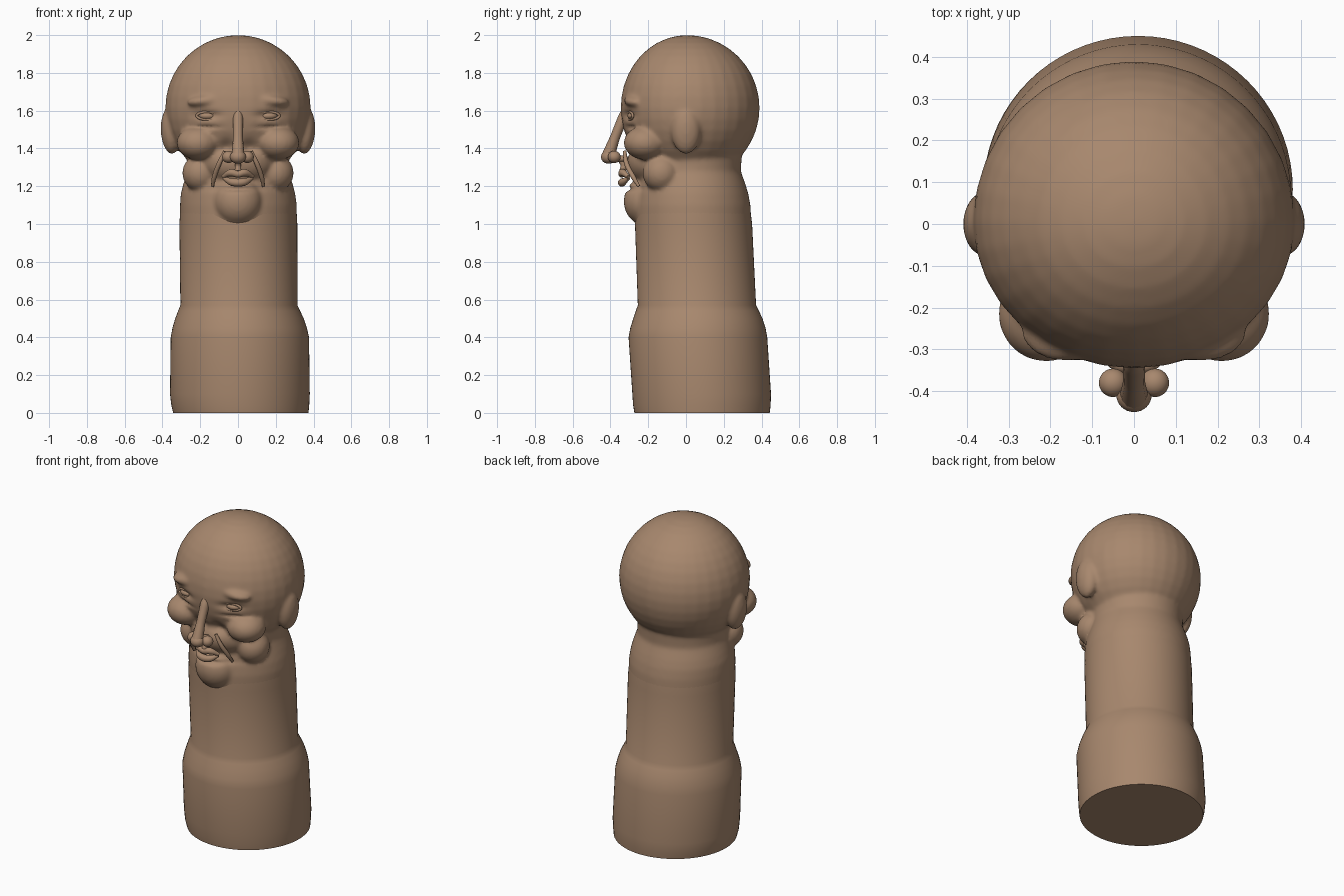
import bpy, bmesh, math
from mathutils import Matrix, Vector

cube = bpy.data.objects.get("Cube")
if cube:
    bpy.data.objects.remove(cube, do_unlink=True)

clay = bpy.data.materials.new("brown clay")
clay.use_nodes = True
colour = (0.39, 0.245, 0.155, 1)
clay.diffuse_color = colour
clay.node_tree.nodes["Principled BSDF"].inputs["Base Color"].default_value = colour


def select(ob):
    bpy.ops.object.select_all(action="DESELECT")
    ob.select_set(True)
    bpy.context.view_layer.objects.active = ob


def finish(bm, name):
    bmesh.ops.recalc_face_normals(bm, faces=bm.faces)
    mesh = bpy.data.meshes.new(name)
    bm.to_mesh(mesh)
    bm.free()
    mesh.materials.append(clay)
    ob = bpy.data.objects.new(name, mesh)
    bpy.context.collection.objects.link(ob)
    select(ob)
    bpy.ops.object.shade_smooth_by_angle(angle=math.radians(40))
    return ob


def loft(bm, sections, sides=72):
    """Stack of ellipses given as height, centre x, centre y, radius x, radius y."""
    rings = []
    for z, cx, cy, rx, ry in sections:
        rings.append([bm.verts.new((cx + rx * math.cos(a), cy + ry * math.sin(a), z))
                      for a in (math.tau * i / sides for i in range(sides))])
    for low, high in zip(rings, rings[1:]):
        for i in range(sides):
            j = (i + 1) % sides
            bm.faces.new((low[i], low[j], high[j], high[i]))
    bm.faces.new(rings[0][::-1])
    bm.faces.new(rings[-1])


def ball(bm, centre, size, tilt=0, mirror=False):
    """Ellipsoid, optionally repeated on the other side."""
    for side in (1, -1) if mirror else (1,):
        x, y, z = centre
        m = (Matrix.Translation((side * x, y, z)) @ Matrix.Rotation(side * tilt, 4, "Y")
             @ Matrix.Diagonal((*size, 1)))
        bmesh.ops.create_uvsphere(bm, u_segments=32, v_segments=20, radius=1, matrix=m)


def tube(name, points, cyclic=False):
    """Smooth tube through points given as x, y, z, radius."""
    curve = bpy.data.curves.new(name, "CURVE")
    curve.dimensions = "3D"
    curve.bevel_depth = 1
    curve.bevel_resolution = 4
    curve.use_fill_caps = True
    spline = curve.splines.new("BEZIER")
    spline.bezier_points.add(len(points) - 1)
    spline.use_cyclic_u = cyclic
    spline.resolution_u = 8
    for p, (x, y, z, r) in zip(spline.bezier_points, points):
        p.co = (x, y, z)
        p.radius = r
        p.handle_left_type = p.handle_right_type = "AUTO"
    curve.materials.append(clay)
    ob = bpy.data.objects.new(name, curve)
    bpy.context.collection.objects.link(ob)
    select(ob)
    bpy.ops.object.convert(target="MESH")
    bpy.ops.object.shade_smooth_by_angle(angle=math.radians(50))


# Stepped, slightly leaning body
bm = bmesh.new()
loft(bm, [(0, .015, .085, .358, .358), (.04, .012, .084, .365, .364),
          (.1, .01, .083, .37, .367), (.4, .01, .063, .366, .367),
          (.45, .009, .063, .356, .358), (.5, .008, .063, .34, .342),
          (.54, .006, .06, .323, .326), (.57, .005, .058, .31, .313),
          (1, .002, .04, .312, .31), (1.09, .002, .035, .307, .304)])
finish(bm, "body")

# Head: overlapping volumes fused into one skin
bm = bmesh.new()
ball(bm, (0, .005, 1.615), (.385, .385, .385))
for v in bm.verts:
    if v.co.y < 0:
        v.co.y *= .91
loft(bm, [(.95, .002, .042, .29, .29), (1.03, .002, .038, .309, .307),
          (1.1, .002, .035, .309, .306), (1.16, 0, .032, .303, .298),
          (1.21, 0, .03, .29, .285), (1.28, 0, .02, .268, .27), (1.42, 0, .02, .27, .28)])
ball(bm, (0, -.13, 1.33), (.21, .18, .14))                      # muzzle
ball(bm, (0, -.21, 1.12), (.13, .12, .13))                      # chin
ball(bm, (.195, -.13, 1.27), (.1, .1, .1), 0, True)             # jaw
ball(bm, (.21, -.215, 1.43), (.115, .115, .09), 0, True)        # cheeks
ball(bm, (.16, -.26, 1.655), (.11, .07, .035), .12, True)       # brows
ball(bm, (.355, 0, 1.495), (.054, .078, .125), .05, True)       # ears
head = finish(bm, "head")
remesh = head.modifiers.new("fuse", "REMESH")
remesh.mode = "VOXEL"
remesh.voxel_size = .011
soften = head.modifiers.new("soften", "SMOOTH")
soften.factor = .5
soften.iterations = 8
for mod in [m.name for m in head.modifiers if m.type in {"REMESH", "SMOOTH"}]:
    bpy.ops.object.modifier_apply(modifier=mod)

# Press eye sockets, under-eye folds and the mouth hollow into the face
dents = [(.16, 1.575, .06, .02, .022), (.17, 1.512, .06, .01, .016),
         (.06, 1.41, .035, .04, .02), (0, 1.185, .1, .012, .02)]
for v in head.data.vertices:
    if v.co.y < -.15:
        for x, z, sx, sz, depth in dents:
            d = ((abs(v.co.x) - x) / sx) ** 2 + ((v.co.z - z) / sz) ** 2
            v.co.y += depth * math.exp(-d)
if not head.data.materials:
    head.data.materials.append(clay)
head.data.polygons.foreach_set("use_smooth", [True] * len(head.data.polygons))
head.data.update()

# Nose
tube("nose_bridge", [(0, -.31, 1.63, .016), (0, -.335, 1.56, .027),
                     (0, -.375, 1.46, .026), (0, -.41, 1.365, .034)])
bm = bmesh.new()
ball(bm, (0, -.41, 1.355), (.042, .04, .036))
ball(bm, (.05, -.38, 1.355), (.034, .034, .032), 0, True)
ball(bm, (0, -.345, 1.345), (.025, .05, .018))
finish(bm, "nose_tip")
tube("upper_lip_groove", [(0, -.345, 1.34, .016), (0, -.33, 1.31, .016), (0, -.335, 1.28, .018)])

# Lips
tube("upper_lip", [(-.08, -.305, 1.25, .01), (-.035, -.335, 1.272, .02), (0, -.34, 1.264, .018),
                   (.035, -.335, 1.272, .02), (.08, -.305, 1.25, .01)])
tube("lower_lip", [(-.075, -.305, 1.243, .01), (-.03, -.335, 1.222, .021),
                   (.03, -.335, 1.222, .021), (.075, -.305, 1.243, .01)])

# Eyes, lids and mouth folds on each side
for side, label in ((1, "left"), (-1, "right")):
    bm = bmesh.new()
    ball(bm, (side * .16, -.27, 1.572), (.05, .04, .024))
    finish(bm, label + "_eyeball")
    rim = []
    for i in range(12):
        a = math.tau * i / 12
        x = .16 + .058 * math.cos(a)
        rim.append((side * x, -.312 + .25 * (x - .1) ** 1 if x > .1 else -.312,
                    1.573 + .02 * math.sin(a), .007))
    tube(label + "_eyelids", rim, True)
    tube(label + "_mouth_fold", [(side * .07, -.325, 1.385, .009), (side * .1, -.315, 1.32, .013),
                                 (side * .125, -.28, 1.25, .013), (side * .135, -.25, 1.2, .008)])
